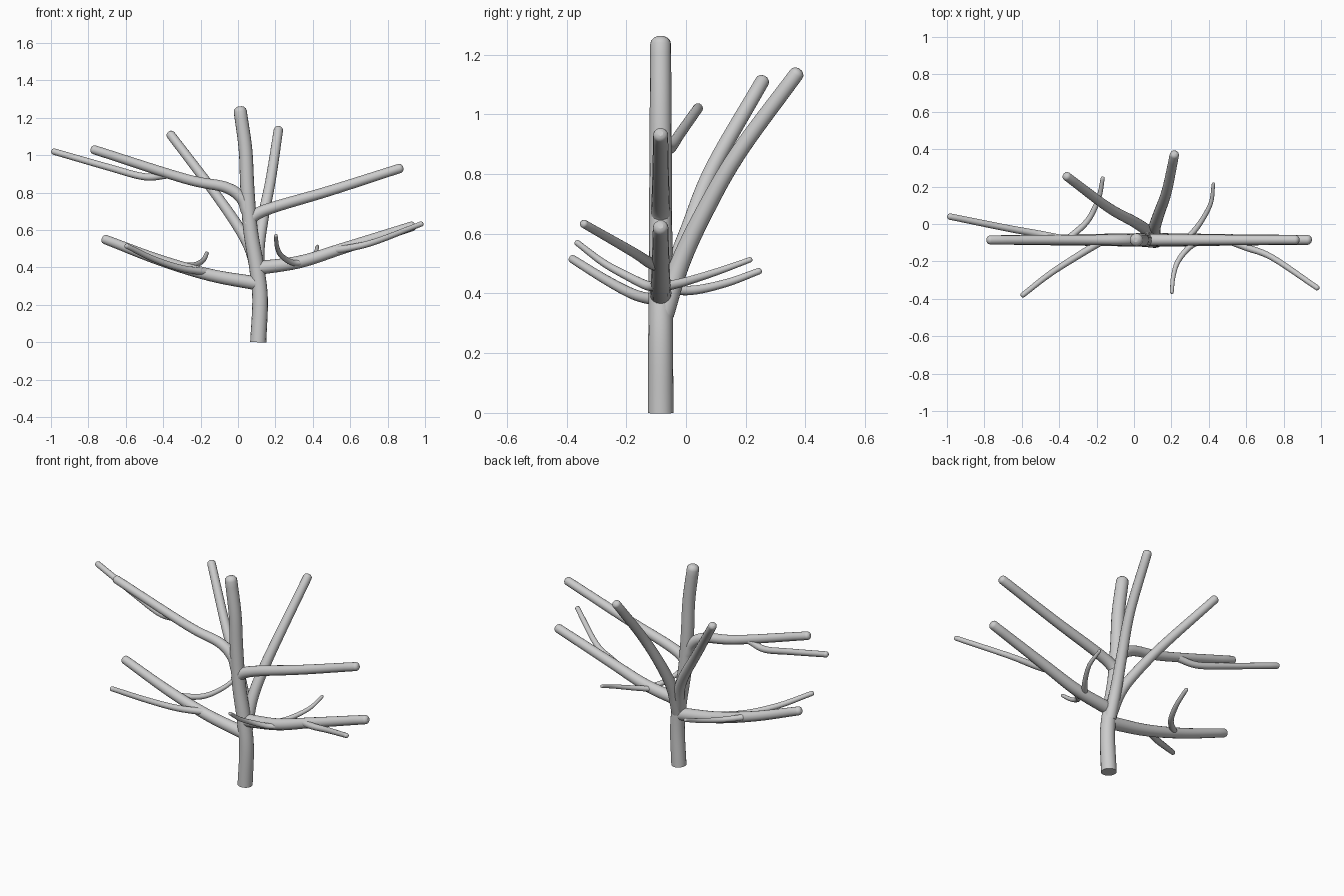
import bpy
import math
from mathutils import Vector

default_cube = bpy.data.objects.get("Cube")
if default_cube:
    bpy.data.objects.remove(default_cube, do_unlink=True)

# One plain grey for the whole tree
GREY = (0.6, 0.6, 0.6, 1.0)
bark = bpy.data.materials.new("light_grey_bark")
bark.use_nodes = True
bark.diffuse_color = GREY
bark.node_tree.nodes["Principled BSDF"].inputs["Base Color"].default_value = GREY

AXIS_Y = -0.085  # depth of the trunk and the four main side branches


def smooth_path(points, steps=6):
    """Catmull-Rom samples through the points."""
    ends = [points[0] * 2 - points[1]] + points + [points[-1] * 2 - points[-2]]
    path = []
    for a, b, c, d in zip(ends, ends[1:], ends[2:], ends[3:]):
        for i in range(steps):
            t = i / steps
            path.append(b + (c - a) * (t / 2)
                        + (a * 2 - b * 5 + c * 4 - d) * (t * t / 2)
                        + (b * 3 - a - c * 3 + d) * (t ** 3 / 2))
    return path + [points[-1]]


def limb(name, base_radius, tip_radius, *points):
    """Tapered round tube with a rounded tip; 2D points lie in the trunk plane."""
    points = [Vector(p) if len(p) == 3 else Vector((p[0], AXIS_Y, p[1])) for p in points]
    path = smooth_path(points)
    last = len(path) - 1
    rings = [(p, base_radius + (tip_radius - base_radius) * i / last)
             for i, p in enumerate(path)]

    # Rounded tip
    direction = (path[-1] - path[-2]).normalized()
    for angle in (25, 50, 70):
        a = math.radians(angle)
        rings.append((path[-1] + direction * tip_radius * 0.8 * math.sin(a),
                      tip_radius * math.cos(a)))

    curve = bpy.data.curves.new(name, "CURVE")
    curve.dimensions = "3D"
    curve.bevel_depth = 1.0
    curve.bevel_resolution = 6
    curve.use_fill_caps = True
    spline = curve.splines.new("POLY")
    spline.points.add(len(rings) - 1)
    for point, (position, radius) in zip(spline.points, rings):
        point.co = (*position, 1.0)
        point.radius = radius
    curve.materials.append(bark)

    obj = bpy.data.objects.new(name, curve)
    bpy.context.collection.objects.link(obj)
    bpy.ops.object.select_all(action="DESELECT")
    obj.select_set(True)
    bpy.context.view_layer.objects.active = obj
    bpy.ops.object.convert(target="MESH")
    bpy.ops.object.shade_smooth_by_angle(angle=math.radians(40))


# Trunk
limb("trunk", 0.043, 0.035,
     (0.108, 0), (0.118, 0.23), (0.1, 0.4), (0.067, 0.6),
     (0.05, 0.82), (0.04, 1.03), (0.012, 1.235))

# Main side branches
limb("upper_left_branch", 0.035, 0.025,
     (0.05, 0.63), (0.09, 0.68), (0.2, 0.725), (0.49, 0.81), (0.865, 0.93))
limb("lower_left_branch", 0.037, 0.026,
     (0.09, 0.395), (0.33, 0.43), (0.57, 0.505), (0.93, 0.62))
limb("upper_right_branch", 0.035, 0.024,
     (0.05, 0.7), (0.02, 0.77), (-0.07, 0.83), (-0.285, 0.875), (-0.77, 1.03))
limb("lower_right_branch", 0.037, 0.025,
     (0.1, 0.315), (-0.15, 0.36), (-0.42, 0.44), (-0.71, 0.55))

# Back branches
limb("back_right_branch", 0.034, 0.024,
     (0.105, -0.075, 0.35), (0.07, -0.035, 0.49), (0, 0.012, 0.62),
     (-0.14, 0.09, 0.82), (-0.36, 0.255, 1.11))
limb("back_left_branch", 0.035, 0.025,
     (0.11, -0.075, 0.33), (0.11, -0.02, 0.5), (0.135, 0.06, 0.67),
     (0.175, 0.175, 0.87), (0.216, 0.37, 1.135))

# Twigs
limb("upper_right_twig", 0.02, 0.017,
     (-0.38, -0.08, 0.895), (-0.5, -0.055, 0.885),
     (-0.69, -0.02, 0.935), (-0.985, 0.04, 1.02))
limb("lower_right_front_twig", 0.02, 0.014,
     (-0.16, -0.085, 0.375), (-0.3, -0.17, 0.395),
     (-0.45, -0.267, 0.445), (-0.595, -0.38, 0.515))
limb("lower_right_back_twig", 0.018, 0.011,
     (-0.36, -0.085, 0.42), (-0.25, 0.015, 0.41),
     (-0.19, 0.135, 0.435), (-0.167, 0.245, 0.475))
limb("lower_left_inner_twig", 0.018, 0.01,
     (0.36, -0.085, 0.43), (0.295, -0.125, 0.425), (0.235, -0.2, 0.46),
     (0.21, -0.28, 0.505), (0.202, -0.365, 0.57))
limb("lower_left_back_twig", 0.017, 0.009,
     (0.28, -0.085, 0.42), (0.35, 0, 0.44),
     (0.41, 0.11, 0.475), (0.425, 0.215, 0.513))
limb("lower_left_outer_twig", 0.021, 0.014,
     (0.5, -0.085, 0.49), (0.6, -0.125, 0.505),
     (0.74, -0.18, 0.54), (0.98, -0.342, 0.633))
